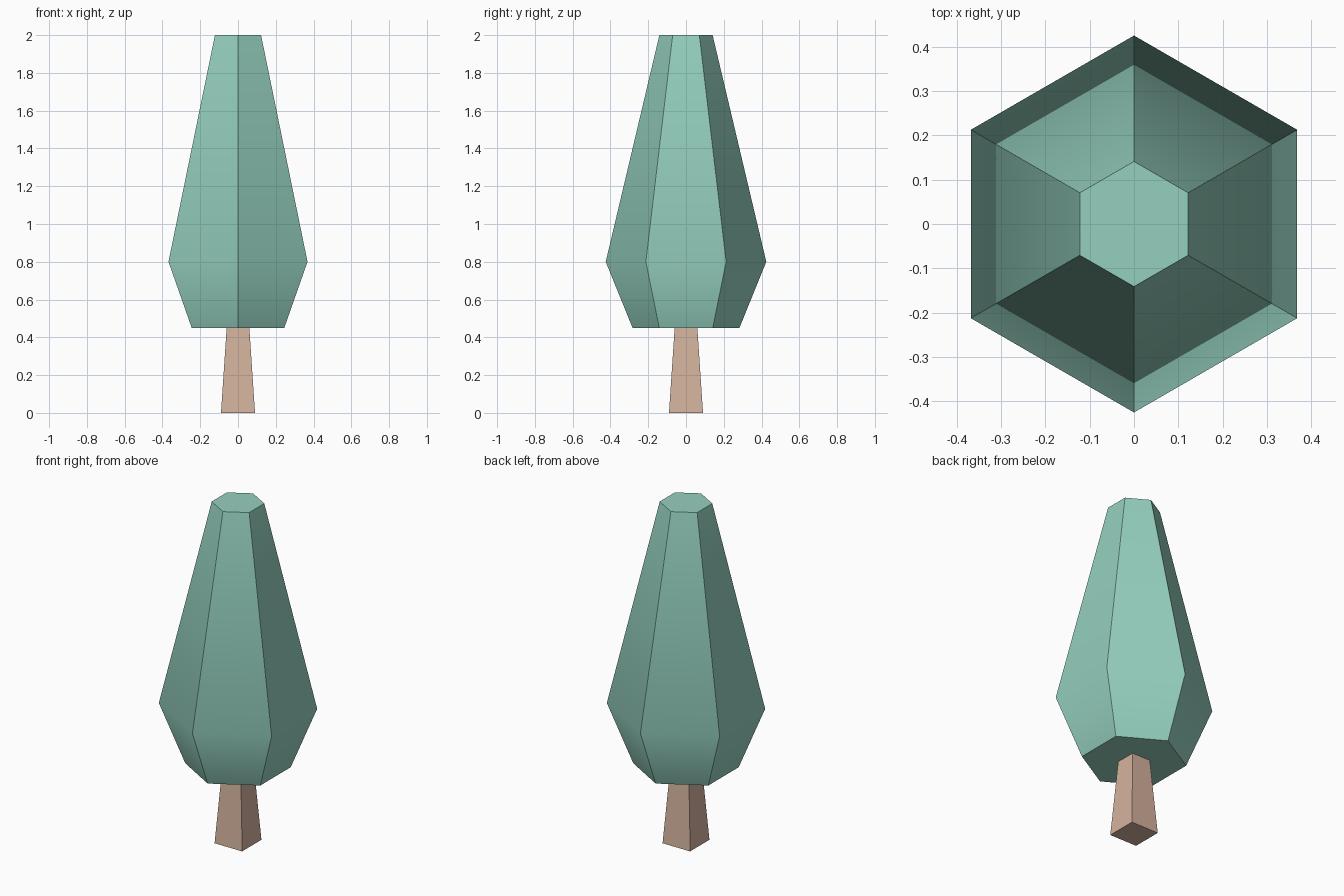
import bpy, bmesh
from math import cos, sin, pi, sqrt, radians

if "Cube" in bpy.data.objects:
    bpy.data.objects.remove(bpy.data.objects["Cube"])


def material(name, color):
    mat = bpy.data.materials.new(name)
    mat.diffuse_color = (*color, 1)
    mat.use_nodes = True
    mat.node_tree.nodes["Principled BSDF"].inputs["Base Color"].default_value = mat.diffuse_color
    return mat


def loft(name, sides, profile, start, mat):
    """Stack regular polygons given as (radius, height) and cap both ends."""
    bm = bmesh.new()
    rings = [[bm.verts.new((r * cos(start + 2 * pi * i / sides),
                            r * sin(start + 2 * pi * i / sides), z))
              for i in range(sides)] for r, z in profile]
    for low, high in zip(rings, rings[1:]):
        for i in range(sides):
            j = (i + 1) % sides
            bm.faces.new((low[i], low[j], high[j], high[i]))
    bm.faces.new(rings[0][::-1])
    bm.faces.new(rings[-1])
    mesh = bpy.data.meshes.new(name)
    bm.to_mesh(mesh)
    bm.free()
    obj = bpy.data.objects.new(name, mesh)
    bpy.context.collection.objects.link(obj)
    mesh.materials.append(mat)
    return obj


# Square tapered trunk
loft("trunk", 4, [(0.09 * sqrt(2), 0), (0.06 * sqrt(2), 0.45)], pi / 4,
     material("bark", (0.66, 0.45, 0.34)))

# Hexagonal crown, corners on the y axis
crown = loft("crown", 6, [(0.283, 0.45), (0.425, 0.8), (0.141, 2.0)], pi / 2,
             material("leaves", (0.30, 0.63, 0.52)))

# Soft shading across the widest ring, sharp corners elsewhere
bpy.context.view_layer.objects.active = crown
crown.select_set(True)
bpy.ops.object.shade_smooth_by_angle(angle=radians(40))
